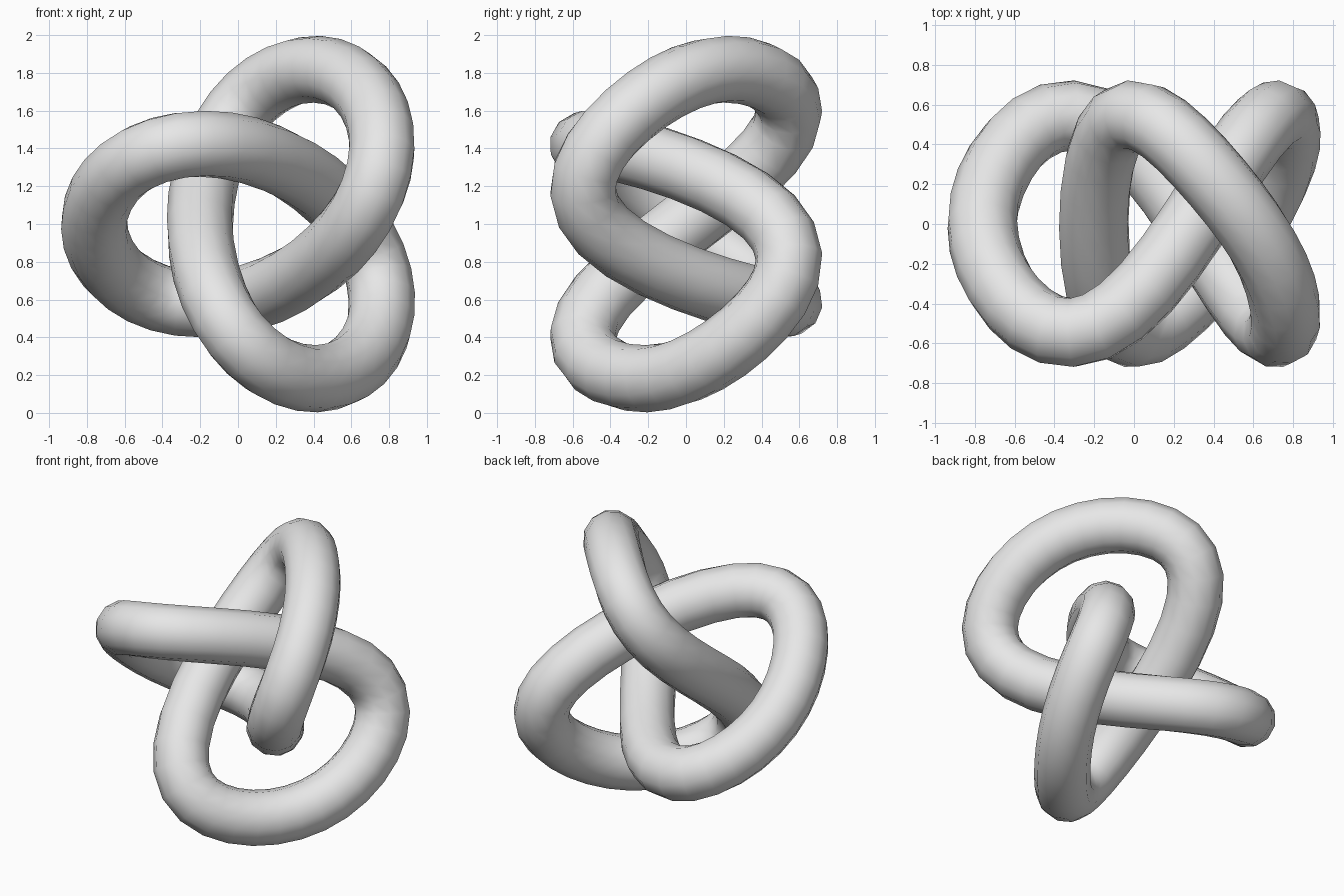
import bpy
from math import sin, cos, tau

cube = bpy.data.objects.get("Cube")
if cube:
    bpy.data.objects.remove(cube, do_unlink=True)

# Plain grey surface
GREY = (0.8, 0.8, 0.8, 1.0)
mat = bpy.data.materials.new("plain_grey")
mat.use_nodes = True
mat.diffuse_color = GREY
mat.node_tree.nodes["Principled BSDF"].inputs["Base Color"].default_value = GREY

STEPS = 72          # segments along the knot
TUBE_RADIUS = 0.178
SMALL, LARGE = 0.28, 0.614   # the two circling radii of the trefoil
CENTRE_X = 0.132


def knot_point(t):
    """Centre line of a trefoil with one lobe on -x, weaving in y."""
    x = CENTRE_X - SMALL * cos(t) - LARGE * cos(2 * t)
    y = 0.53 * sin(3 * t) - 0.066 * sin(6 * t)
    z = 1 + SMALL * sin(t) - LARGE * sin(2 * t)
    return x, y, z


# Closed centre line with a round twelve-sided bevel
curve = bpy.data.curves.new("trefoil_knot", "CURVE")
curve.dimensions = "3D"
curve.twist_mode = "MINIMUM"
curve.bevel_depth = TUBE_RADIUS
curve.bevel_resolution = 4
spline = curve.splines.new("POLY")
spline.points.add(STEPS - 1)
for i, point in enumerate(spline.points):
    point.co = (*knot_point(tau * i / STEPS), 1)
spline.use_cyclic_u = True
curve.materials.append(mat)

# Turn the tube into a smooth mesh
knot = bpy.data.objects.new("trefoil_knot", curve)
bpy.context.collection.objects.link(knot)
bpy.ops.object.select_all(action="DESELECT")
knot.select_set(True)
bpy.context.view_layer.objects.active = knot
bpy.ops.object.convert(target="MESH")
bpy.ops.object.shade_smooth()
